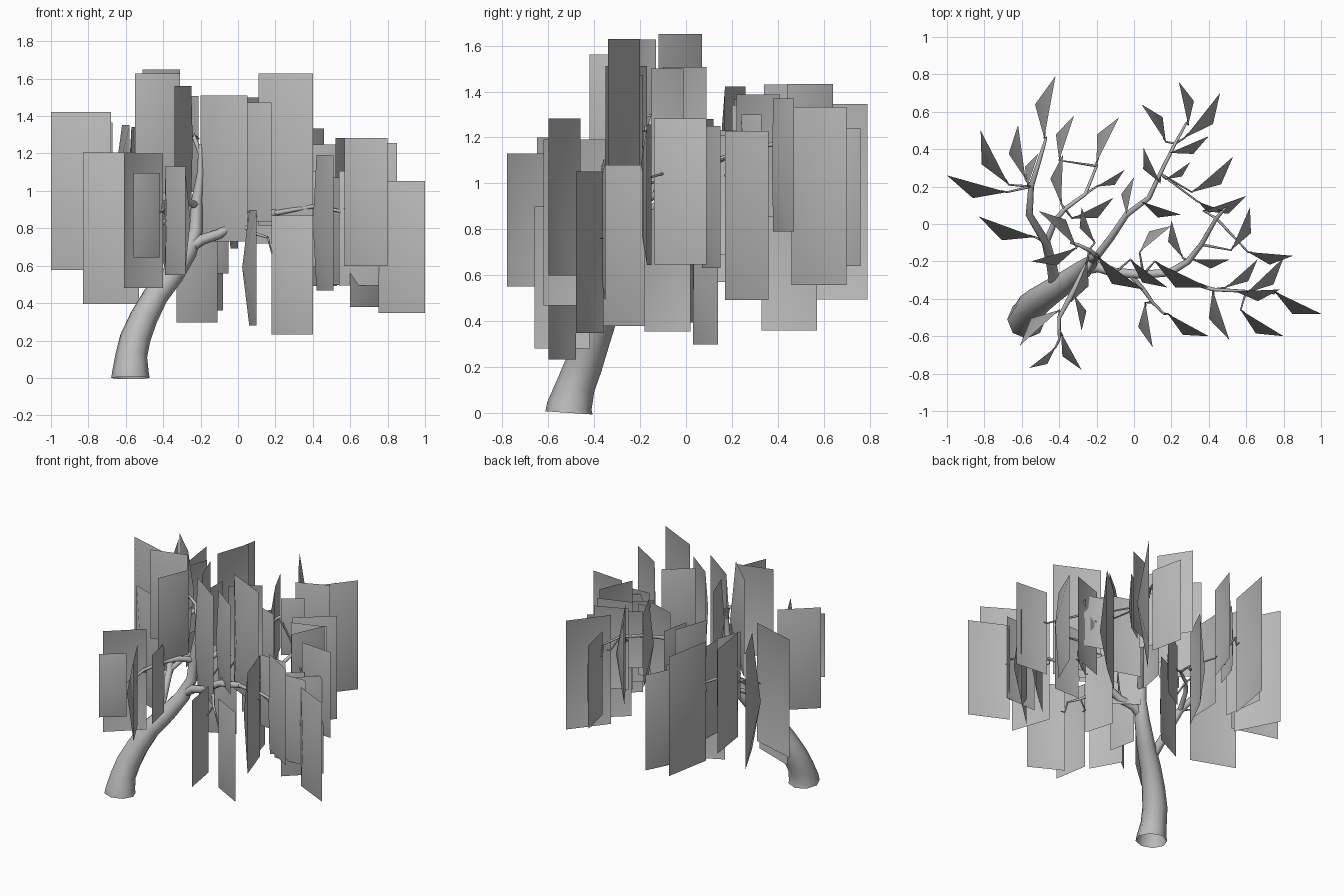
import bpy
import bmesh
from mathutils import Vector

old = bpy.data.objects.get("Cube")
if old:
    bpy.data.objects.remove(old, do_unlink=True)


def make_material(name, value):
    mat = bpy.data.materials.new(name)
    mat.use_nodes = True
    colour = (value, value, value, 1)
    mat.diffuse_color = colour
    mat.node_tree.nodes["Principled BSDF"].inputs["Base Color"].default_value = colour
    return mat


grey = make_material("plain grey", 0.5)


def make_tubes(name, paths, sides=2):
    """Each path is a list of (x, y, z, radius)."""
    curve = bpy.data.curves.new(name, "CURVE")
    curve.dimensions = "3D"
    curve.bevel_depth = 1
    curve.bevel_resolution = sides
    for path in paths:
        spline = curve.splines.new("POLY")
        spline.points.add(len(path) - 1)
        for point, (x, y, z, radius) in zip(spline.points, path):
            point.co = (x, y, z, 1)
            point.radius = radius
    curve.materials.append(grey)
    obj = bpy.data.objects.new(name, curve)
    bpy.context.collection.objects.link(obj)
    bpy.ops.object.select_all(action="DESELECT")
    obj.select_set(True)
    bpy.context.view_layer.objects.active = obj
    bpy.ops.object.convert(target="MESH")
    bpy.ops.object.shade_smooth()


def add_leaf(bm, base, tip, middle_z, side):
    """Upright card whose centre is pushed out to one side."""
    along = Vector((tip[0] - base[0], tip[1] - base[1], 0))
    length = along.length
    start = Vector((base[0], base[1], middle_z))
    half = Vector((0, 0, 1.27 * length))
    normal = Vector((-along.y, along.x, 0)) * (1 if side == "L" else -1)
    centre = bm.verts.new(start + along * 0.5 + normal * 0.24)
    corners = [bm.verts.new(p) for p in (
        start - half, start + along - half, start + along + half, start + half)]
    for i, corner in enumerate(corners):
        bm.faces.new((corner, corners[(i + 1) % len(corners)], centre)).smooth = True


def make_limb(name, path, thick, thin, sides, leaves):
    """Tapering branch, a twig to every leaf, and the leaf cards."""
    last = len(path) - 1
    main = [(*p, thick + (thin - thick) * i / last) for i, p in enumerate(path)]
    twigs = []
    bm = bmesh.new()
    for side, (bx, by, tx, ty, z) in zip(sides, leaves):
        add_leaf(bm, (bx, by), (tx, ty), z, side)
        joint = min(path[1:], key=lambda p: (p[0] - bx) ** 2 + (p[1] - by) ** 2)
        end_z = z + (joint[2] - z) * 0.6
        twigs.append([(*joint, thin), (bx, by, end_z, 0.005),
                      (bx + (tx - bx) * 0.1, by + (ty - by) * 0.1, end_z, 0.003)])
    mesh = bpy.data.meshes.new(name + "_leaves")
    bm.to_mesh(mesh)
    bm.free()
    mesh.materials.append(grey)
    bpy.context.collection.objects.link(bpy.data.objects.new(name + "_leaves", mesh))
    make_tubes(name + "_branch", [main])
    make_tubes(name + "_twigs", twigs, 1)


# Leaning trunk
make_tubes("trunk", [[
    (-.575, -.51, 0, .103), (-.575, -.508, .03, .098), (-.57, -.48, .12, .085),
    (-.55, -.445, .21, .082), (-.505, -.405, .32, .075), (-.44, -.36, .44, .068),
    (-.35, -.3, .55, .06), (-.27, -.24, .67, .05), (-.225, -.2, .79, .036),
    (-.22, -.18, .95, .03), (-.2, -.18, 1.1, .018), (-.2, -.17, 1.25, .012)]])

# Limbs: path points, then leaves as base x, base y, tip x, tip y, middle height
make_limb(
    "back_left",
    [(-.42, -.34, .47), (-.44, -.22, .6), (-.47, -.1, .75), (-.56, .05, .9),
     (-.55, .2, 1), (-.5, .36, 1.05), (-.47, .46, 1.05)],
    .032, .007, "LLLLLL",
    [(-.68, .17, -1, .26, 1), (-.53, -.07, -.83, .04, .8), (-.67, .21, -.82, .5, .95),
     (-.58, .24, -.62, .53, .98), (-.48, .46, -.42, .79, .92), (-.57, .2, -.51, .38, 1.1)])

make_limb(
    "middle_left",
    [(-.47, -.1, .75), (-.42, .02, .82), (-.37, .08, .85), (-.26, .16, .85), (-.2, .31, .8)],
    .018, .007, "LLLRR",
    [(-.39, .11, -.38, .37, .9), (-.4, .34, -.32, .58, 1.11), (-.2, .33, -.08, .57, .7),
     (-.2, .2, -.05, .29, .78), (-.33, .03, -.11, .14, .61)])

make_limb(
    "crown",
    [(-.2, -.17, 1.2), (-.24, -.14, 1.3), (-.3, -.11, 1.32), (-.34, -.1, 1.33)],
    .014, .006, "RLLLR",
    [(-.31, -.12, -.51, .07, 1.3), (-.31, -.13, -.55, -.2, 1.31), (-.21, -.1, -.28, .09, 1.25),
     (-.25, -.2, -.34, -.42, 1.26), (-.2, -.17, .05, -.35, 1.12)])

make_limb(
    "back",
    [(-.22, -.2, .85), (-.12, -.07, .95), (-.04, .05, 1.05), (.08, .14, 1.1),
     (.14, .27, 1.15), (.22, .43, 1.18), (.28, .54, 1.15)],
    .021, .006, "RRRRLRLRRR",
    [(.29, .53, .24, .76, .94), (.27, .46, .46, .7, .945), (.17, .44, .04, .64, 1.13),
     (.19, .38, .4, .47, 1.08), (.14, .22, .05, .41, 1.12), (.17, .24, .3, .33, 1.1),
     (-.04, .05, 0, .25, .95), (.31, .17, .53, .36, .86), (.04, .12, .25, .05, 1),
     (.34, .12, .48, .07, 1)])

make_limb(
    "right",
    [(-.27, -.24, .69), (-.19, -.23, .74), (-.1, -.26, .77), (.05, -.27, .86),
     (.19, -.26, .88), (.29, -.2, .9), (.36, -.11, .97), (.44, .03, 1.08), (.5, .1, 1.13)],
    .032, .008, "RRRRLLRR",
    [(.37, .07, .6, .15, .94), (.52, -.14, .62, .09, .965), (.61, -.15, .85, -.17, .95),
     (.31, -.19, .51, -.19, .85), (.26, -.18, .2, .02, .62), (.03, -.15, .2, -.01, 1.22),
     (-.02, -.19, .18, -.34, 1.155), (.11, -.2, .4, -.34, 1.22)])

make_limb(
    "front_right",
    [(.19, -.26, .88), (.3, -.31, .9), (.42, -.35, .92), (.6, -.36, .88), (.75, -.37, .8)],
    .014, .006, "RRRRRR",
    [(.75, -.36, 1, -.48, .7), (.57, -.46, .8, -.6, .94), (.54, -.36, .78, -.35, .8),
     (.6, -.37, .8, -.18, .73), (.49, -.34, .66, -.19, .785), (.42, -.35, .51, -.62, .83)])

make_limb(
    "front_middle",
    [(-.02, -.27, .83), (.05, -.35, .8), (.1, -.42, .77), (.16, -.48, .75)],
    .014, .006, "RR",
    [(.18, -.48, .4, -.6, .55), (.06, -.42, .1, -.66, .59)])

make_limb(
    "front_left",
    [(-.22, -.18, .92), (-.28, -.28, .95), (-.33, -.37, .95), (-.4, -.5, .92), (-.4, -.62, .9)],
    .022, .007, "LRRL",
    [(-.42, -.66, -.56, -.77, .87), (-.39, -.58, -.28, -.78, .84),
     (-.4, -.46, -.61, -.65, .84), (-.32, -.38, -.28, -.57, .84)])
